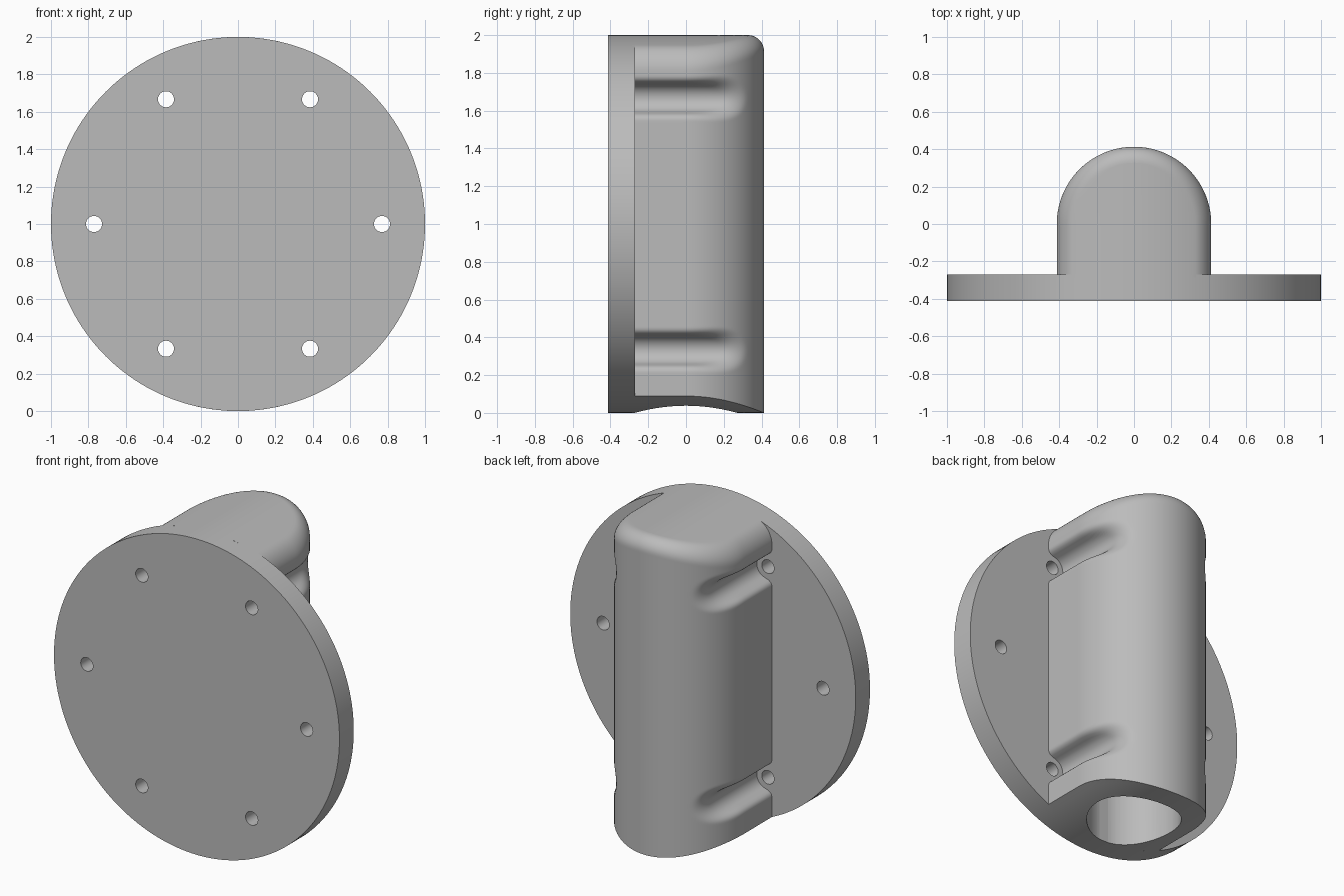
import bpy, bmesh, math
from mathutils import Matrix

cube = bpy.data.objects.get("Cube")
if cube:
    bpy.data.objects.remove(cube, do_unlink=True)

gray = bpy.data.materials.new("plain gray")
gray.use_nodes = True
gray.diffuse_color = (0.5, 0.5, 0.5, 1)
gray.node_tree.nodes["Principled BSDF"].inputs["Base Color"].default_value = (0.5, 0.5, 0.5, 1)

HALF = 0.413                      # half width of the housing
BACK, FRONT = -0.27, -0.413       # faces of the flange
START = BACK - 0.015              # housing sinks slightly into the flange
ROUND = 0.085                     # rounding of the housing top
BORE = 0.272
BOLT_CIRCLE = 0.77
GROOVE, BLEND = 0.078, 0.045      # screw groove radius and its soft edge
BOLTS = [(BOLT_CIRCLE * math.cos(k * math.pi / 3),
          1 + BOLT_CIRCLE * math.sin(k * math.pi / 3)) for k in range(6)]


def make_object(name, bm):
    mesh = bpy.data.meshes.new(name)
    bmesh.ops.recalc_face_normals(bm, faces=bm.faces[:])
    bm.to_mesh(mesh)
    bm.free()
    mesh.materials.append(gray)
    obj = bpy.data.objects.new(name, mesh)
    bpy.context.collection.objects.link(obj)
    return obj


def add_cylinder(bm, radius, length, matrix, sides):
    bmesh.ops.create_cone(bm, cap_ends=True, segments=sides, radius1=radius,
                          radius2=radius, depth=length, matrix=matrix)


def activate(obj):
    bpy.ops.object.select_all(action='DESELECT')
    obj.select_set(True)
    bpy.context.view_layer.objects.active = obj


def cut(obj, cutter):
    cutter.hide_render = True
    mod = obj.modifiers.new("cut", 'BOOLEAN')
    mod.operation, mod.solver, mod.object = 'DIFFERENCE', 'EXACT', cutter
    activate(obj)
    bpy.ops.object.modifier_apply(modifier=mod.name)
    bpy.data.objects.remove(cutter, do_unlink=True)


def smooth(obj):
    activate(obj)
    bpy.ops.object.shade_smooth_by_angle(angle=math.radians(30))


# Round flange with six bolt holes
along_y = Matrix.Rotation(math.pi / 2, 4, 'X')
bm = bmesh.new()
add_cylinder(bm, 1, BACK - FRONT, Matrix.Translation((0, (BACK + FRONT) / 2, 1)) @ along_y, 160)
flange = make_object("flange", bm)
bm = bmesh.new()
for x, z in BOLTS:
    add_cylinder(bm, 0.043, 0.4, Matrix.Translation((x, (BACK + FRONT) / 2, z)) @ along_y, 32)
cut(flange, make_object("bolt_hole_cutter", bm))
smooth(flange)


# U-shaped outline of the housing: position and outward direction
def outline():
    straight, arc = 16, 72
    side = [START * (1 - i / straight) for i in range(straight)]
    pts = [(HALF, y, 1, 0) for y in side]
    for i in range(arc + 1):
        a = math.pi * i / arc
        c, s = math.cos(a), math.sin(a)
        pts.append((HALF * c, HALF * s, c, s))
    return pts + [(-HALF, y, -1, 0) for y in reversed(side)]


# How far the wall moves inward to form a soft-edged screw groove
def groove_depth(x, nx, z):
    gx, gz = min(BOLTS, key=lambda b: math.hypot(b[0] - x, b[1] - z))
    lo, hi = 0.0, 0.2
    for _ in range(24):
        t = (lo + hi) / 2
        d = GROOVE - math.hypot(x - nx * t - gx, z - gz)
        dist = min(max(-t, d), -BLEND) + math.hypot(max(BLEND - t, 0), max(d + BLEND, 0))
        lo, hi = (t, hi) if dist > 1e-7 else (lo, t)
    return lo if lo > 1e-5 else 0.0


def arch(x, radius=1):
    return math.sqrt(radius * radius - x * x)


# Housing rings from the middle of the underside, up the wall, to the middle of the top
shape = outline()
rings = []
CAP, WALL, TURN = 10, 200, 10
for i in range(CAP):
    rings.append([(x * i / CAP, y, 1 - arch(x * i / CAP)) for x, y, nx, ny in shape])
for j in range(WALL + 1):
    ring = []
    for x, y, nx, ny in shape:
        low, high = 1 - arch(x), 1 + arch(x, 1 - ROUND)
        z = low + (high - low) * j / WALL
        t = groove_depth(x, nx, z)
        ring.append((x - nx * t, y - ny * t, z))
    rings.append(ring)
for j in range(1, TURN + 1):
    a = math.pi / 2 * j / TURN
    inset, drop = ROUND * (1 - math.cos(a)), ROUND * (1 - math.sin(a))
    rings.append([(x - nx * inset, y - ny * inset, 1 + arch(x - nx * inset, 1 - drop))
                  for x, y, nx, ny in shape])
rim = rings[-1]
for i in reversed(range(CAP)):
    rings.append([(x * i / CAP, y, 1 + arch(x * i / CAP)) for x, y, z in rim])

bm = bmesh.new()
grid = [[bm.verts.new(p) for p in ring] for ring in rings]
count = len(shape)
for a, b in zip(grid, grid[1:]):
    for i in range(count):
        k = (i + 1) % count
        bm.faces.new((a[i], a[k], b[k], b[i]))
bmesh.ops.remove_doubles(bm, verts=bm.verts[:], dist=1e-5)
housing = make_object("housing", bm)

# Blind bore opening at the underside
bm = bmesh.new()
add_cylinder(bm, BORE, 2.05, Matrix.Translation((0, 0, 0.825)), 64)
cut(housing, make_object("bore_cutter", bm))
smooth(housing)
